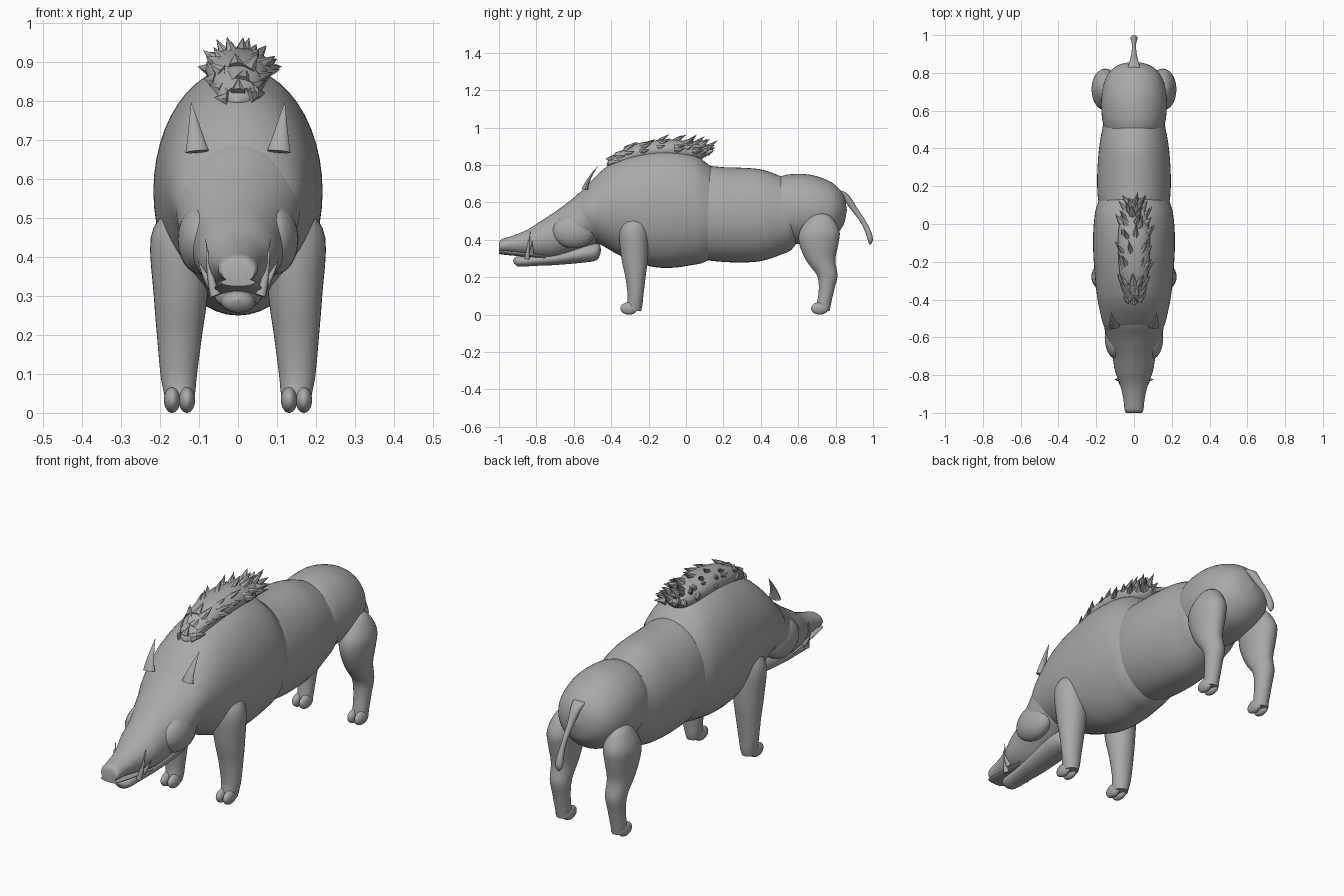
import bpy, bmesh, math, random
from mathutils import Vector

if "Cube" in bpy.data.objects:
    bpy.data.objects.remove(bpy.data.objects["Cube"])

random.seed(4)
hide = bpy.data.materials.new("grey_hide")
hide.diffuse_color = (0.4, 0.4, 0.4, 1)
hide.use_nodes = True
hide.node_tree.nodes["Principled BSDF"].inputs["Base Color"].default_value = hide.diffuse_color


def finish(bm, name, angle=50):
    bmesh.ops.recalc_face_normals(bm, faces=bm.faces)
    me = bpy.data.meshes.new(name)
    bm.to_mesh(me)
    bm.free()
    me.materials.append(hide)
    ob = bpy.data.objects.new(name, me)
    bpy.context.collection.objects.link(ob)
    bpy.ops.object.select_all(action='DESELECT')
    bpy.context.view_layer.objects.active = ob
    ob.select_set(True)
    bpy.ops.object.shade_smooth_by_angle(angle=math.radians(angle))
    return ob


def smooth_path(rings, steps):
    """Catmull-Rom through tuples of numbers."""
    pts = [rings[0]] + rings + [rings[-1]]
    out = []
    for a, b, c, d in zip(pts, pts[1:], pts[2:], pts[3:]):
        for k in range(steps):
            t = k / steps
            out.append([0.5 * (2 * q + (r - p) * t + (2 * p - 5 * q + 4 * r - s) * t * t
                               + (3 * q - p - 3 * r + s) * t ** 3)
                        for p, q, r, s in zip(a, b, c, d)])
    return out + [list(rings[-1])]


def add_loft(bm, rings, plane, n=32, steps=4):
    """rings: x, y, z, half width, half depth; plane: axis the rings face."""
    loops = []
    for x, y, z, ra, rb in smooth_path(rings, steps):
        ra, rb = max(ra, 0.002), max(rb, 0.002)
        loop = []
        for i in range(n):
            c = ra * math.cos(i * math.tau / n)
            s = rb * math.sin(i * math.tau / n)
            loop.append(bm.verts.new((x + c, y, z + s) if plane == 'y' else (x + c, y + s, z)))
        loops.append(loop)
    for a, b in zip(loops, loops[1:]):
        for i in range(n):
            j = (i + 1) % n
            bm.faces.new((a[i], a[j], b[j], b[i]))
    bm.faces.new(loops[0])
    bm.faces.new(loops[-1])


def loft(name, rings, plane, n=32):
    bm = bmesh.new()
    add_loft(bm, rings, plane, n)
    return finish(bm, name)


def trunk(name, rows, n=40):
    """rows: y, centre z, half width, half height."""
    return loft(name, [(0, y, z, rx, rz) for y, z, rx, rz in rows], 'y', n)


def ball(name, centre, scale):
    bm = bmesh.new()
    bmesh.ops.create_uvsphere(bm, u_segments=24, v_segments=16, radius=1)
    bmesh.ops.scale(bm, vec=scale, verts=bm.verts)
    bmesh.ops.translate(bm, vec=centre, verts=bm.verts)
    return finish(bm, name)


def add_spike(bm, base, out, bend, length, radius, n=7, flat=1.0):
    """A cone that curves from direction out towards bend."""
    side = out.cross(bend).normalized()
    up = side.cross(out).normalized()
    loops = []
    for k in range(5):
        t = k / 4
        p = base + out * length * t + bend * length * 0.55 * t * t
        r = radius * (1 - t) ** 0.9
        if k == 4:
            tip = bm.verts.new(p)
        else:
            loops.append([bm.verts.new(p + side * r * math.cos(i * math.tau / n)
                                       + up * r * flat * math.sin(i * math.tau / n))
                          for i in range(n)])
    for a, b in zip(loops, loops[1:]):
        for i in range(n):
            bm.faces.new((a[i], a[(i + 1) % n], b[(i + 1) % n], b[i]))
    for i in range(n):
        bm.faces.new((loops[-1][i], loops[-1][(i + 1) % n], tip))
    bm.faces.new(loops[0])


# Torso: three overlapping masses with visible seams
trunk("shoulders", [(-.62, .53, 0, 0), (-.60, .53, .10, .06), (-.55, .54, .155, .125),
                    (-.45, .57, .183, .20), (-.35, .575, .20, .26), (-.2, .57, .213, .31),
                    (-.08, .568, .217, .318), (.03, .565, .21, .30), (.1, .55, .195, .268),
                    (.17, .54, .15, .20), (.2, .54, 0, 0)], 48)
trunk("belly", [(-.05, .54, 0, 0), (0, .54, .15, .2), (.1, .543, .185, .248), (.2, .535, .195, .253),
                (.3, .532, .193, .253), (.4, .531, .185, .245), (.5, .53, .168, .212),
                (.58, .53, .14, .165), (.65, .53, 0, 0)], 48)
trunk("rump", [(.4, .56, 0, 0), (.45, .56, .12, .14), (.52, .565, .16, .178), (.6, .565, .173, .187),
               (.68, .565, .172, .18), (.76, .56, .155, .157), (.81, .56, .125, .122),
               (.845, .56, .075, .075), (.86, .56, 0, 0)], 48)

# Head, snout and lower jaw
trunk("head", [(-1, .36, .042, .026), (-.985, .368, .05, .036), (-.93, .375, .056, .046),
               (-.85, .385, .074, .068), (-.78, .40, .10, .098), (-.7, .425, .115, .125),
               (-.6, .48, .145, .145), (-.52, .53, .16, .163), (-.42, .56, .15, .16)])
trunk("lower_jaw", [(-.925, .29, 0, 0), (-.915, .287, .025, .018), (-.89, .285, .042, .028),
                    (-.8, .29, .05, .029), (-.7, .30, .06, .035), (-.55, .325, .07, .047),
                    (-.48, .335, .06, .045), (-.46, .345, .03, .025), (-.455, .345, 0, 0)])
trunk("upper_lip", [(-1, .335, .043, .01), (-.98, .333, .049, .012), (-.9, .325, .058, .012),
                    (-.75, .31, .065, .012)])

# Tail with a tufted end
loft("tail", [(0, .81, .66, .036, .03), (0, .85, .635, .026, .024), (0, .895, .57, .015, .02),
              (0, .945, .50, .011, .016), (0, .975, .44, .016, .016), (0, .985, .40, .018, .014),
              (0, .985, .375, .004, .004)], 'z', 16)

for s, tag in ((1, "right"), (-1, "left")):
    # Cheek
    ball("jowl_" + tag, (s * .095, -.6, .445), (.06, .115, .09))

    # Front leg
    loft("front_leg_" + tag, [(s * .13, -.27, .54, 0, 0), (s * .135, -.275, .52, .045, .05),
                              (s * .145, -.28, .45, .079, .078), (s * .147, -.275, .3, .069, .07),
                              (s * .15, -.27, .2, .058, .054), (s * .152, -.27, .1, .047, .042),
                              (s * .15, -.275, .05, .04, .042), (s * .15, -.28, .02, .034, .04)], 'z')

    # Hind leg with thigh and hock
    loft("hind_leg_" + tag, [(s * .145, .72, .545, 0, 0), (s * .147, .72, .525, .04, .055),
                             (s * .152, .715, .45, .07, .105), (s * .153, .71, .38, .068, .105),
                             (s * .152, .72, .29, .055, .078), (s * .15, .755, .21, .048, .055),
                             (s * .15, .752, .14, .041, .042), (s * .15, .74, .07, .037, .038),
                             (s * .15, .73, .02, .034, .038)], 'z')

    # Cloven hooves
    for label, y in (("front", -.305), ("hind", .715)):
        for k, dx in (("inner", -.019), ("outer", .019)):
            ball(f"{label}_{k}_hoof_{tag}", (s * (.15 + dx), y, .033), (.021, .046, .033))

    # Ear: pointed shell with a hollow-looking front
    bm = bmesh.new()
    add_spike(bm, Vector((s * .105, -.54, .67)), Vector((s * .1, .2, 1)).normalized(),
              Vector((s * .1, 1, .5)).normalized(), .105, .03, 12, .55)
    finish(bm, "ear_" + tag)

    # Lower tusk and shorter upper tusk
    bm = bmesh.new()
    add_spike(bm, Vector((s * .058, -.85, .30)), Vector((s * .35, .08, 1)).normalized(),
              Vector((-s * .15, .2, 1)).normalized(), .10, .014, 10)
    finish(bm, "lower_tusk_" + tag)
    bm = bmesh.new()
    add_spike(bm, Vector((s * .065, -.825, .325)), Vector((s * .6, 0, .6)).normalized(),
              Vector((0, .1, 1)).normalized(), .055, .014, 10)
    finish(bm, "upper_tusk_" + tag)

# Mane: ridge covered in backswept tufts
ridge = [(0, -.42, .80, 0, 0), (0, -.39, .81, .045, .035), (0, -.27, .862, .075, .05),
         (0, -.1, .882, .085, .055), (0, .02, .872, .075, .05), (0, .09, .87, .05, .035),
         (0, .13, .875, 0, 0)]
bm = bmesh.new()
add_loft(bm, ridge, 'y', 20)
path = smooth_path(ridge, 4)
for row, (x, y, z, rx, rz) in enumerate(path[3:-2:2]):
    for a in (-80, -40, 0, 40, 80):
        ang = math.radians(a + random.uniform(-15, 15) + (20 if row % 2 else 0))
        out = Vector((math.sin(ang), random.uniform(.3, .8), math.cos(ang) * .8)).normalized()
        base = Vector((rx * .75 * math.sin(ang), y + random.uniform(-.015, .015),
                       z + rz * .7 * math.cos(ang)))
        add_spike(bm, base, out, Vector((0, 1, .15)).normalized(),
                  random.uniform(.035, .055), random.uniform(.018, .026))
finish(bm, "mane", 40)
